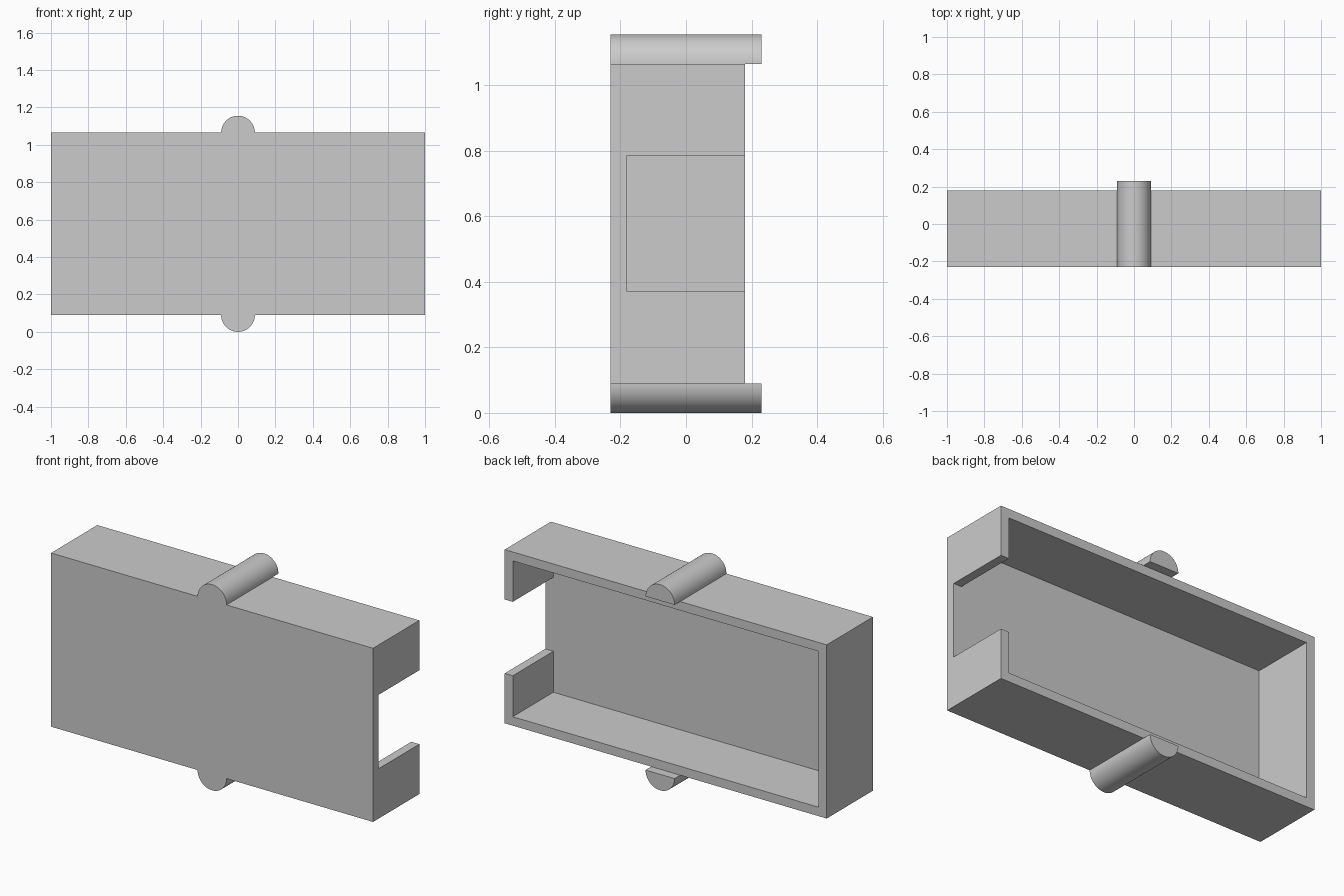
import bpy
import bmesh
from math import cos, sin, pi, radians
from mathutils import Matrix, Vector

if "Cube" in bpy.data.objects:
    bpy.data.objects.remove(bpy.data.objects["Cube"], do_unlink=True)

FRONT, BACK, RIM = -0.23, 0.23, 0.18
BOTTOM, TOP = 0.09, 1.065
WALL = 0.05
RADIUS = 0.09

grey = bpy.data.materials.new("light grey")
grey.use_nodes = True
grey.diffuse_color = (0.6, 0.6, 0.6, 1)
grey.node_tree.nodes["Principled BSDF"].inputs["Base Color"].default_value = grey.diffuse_color


def finish(name, bm):
    bmesh.ops.recalc_face_normals(bm, faces=bm.faces)
    mesh = bpy.data.meshes.new(name)
    bm.to_mesh(mesh)
    bm.free()
    mesh.materials.append(grey)
    obj = bpy.data.objects.new(name, mesh)
    bpy.context.collection.objects.link(obj)
    return obj


def box(name, low, high):
    low, high = Vector(low), Vector(high)
    bm = bmesh.new()
    matrix = Matrix.Translation((low + high) / 2) @ Matrix.Diagonal((*(high - low), 1))
    bmesh.ops.create_cube(bm, size=1, matrix=matrix)
    return finish(name, bm)


def cut(target, cutter):
    cutter.hide_render = True
    mod = target.modifiers.new("cut", 'BOOLEAN')
    mod.operation, mod.solver, mod.object = 'DIFFERENCE', 'EXACT', cutter
    bpy.context.view_layer.objects.active = target
    bpy.ops.object.modifier_apply(modifier=mod.name)
    bpy.data.objects.remove(cutter, do_unlink=True)


def half_round_bar(name, z, direction, segments=32):
    bm = bmesh.new()
    arc = [pi * i / segments for i in range(segments + 1)]
    face = bm.faces.new([bm.verts.new((RADIUS * cos(a), FRONT, z + direction * RADIUS * sin(a)))
                         for a in arc])
    ext = bmesh.ops.extrude_face_region(bm, geom=[face], use_keep_orig=True)
    moved = [v for v in ext["geom"] if isinstance(v, bmesh.types.BMVert)]
    bmesh.ops.translate(bm, verts=moved, vec=(0, BACK - FRONT, 0))
    obj = finish(name, bm)
    bpy.ops.object.select_all(action='DESELECT')
    obj.select_set(True)
    bpy.context.view_layer.objects.active = obj
    bpy.ops.object.shade_smooth_by_angle(angle=radians(30))


# Tray, open at the back
tray = box("tray", (-1, FRONT, BOTTOM), (1, RIM, TOP))
cut(tray, box("cavity_cutter", (-1 + WALL, FRONT + WALL, BOTTOM + WALL),
              (1 - WALL, RIM + 0.1, TOP - WALL)))

# Notch through the left side wall, down to the inner floor
cut(tray, box("notch_cutter", (1 - 2 * WALL, FRONT + WALL, 0.37), (1.1, RIM + 0.1, 0.785)))

# Half-round bars above and below
half_round_bar("top_bar", TOP, 1)
half_round_bar("bottom_bar", BOTTOM, -1)
